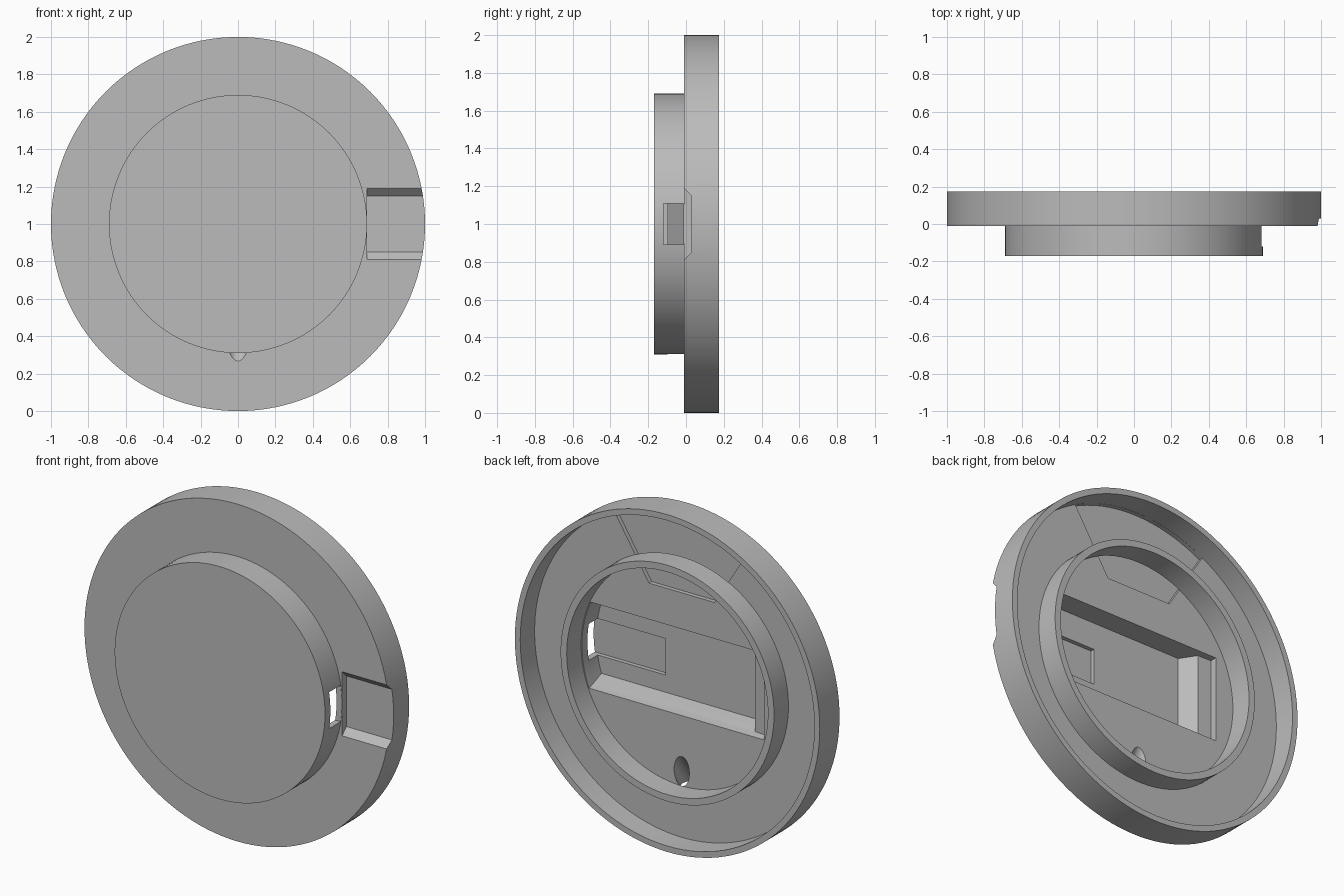
import bpy, bmesh
from math import cos, sin, pi, asin, radians
from mathutils import Vector

cube = bpy.data.objects.get("Cube")
if cube:
    bpy.data.objects.remove(cube)

gray = bpy.data.materials.new("light gray")
gray.use_nodes = True
COLOR = (0.5, 0.5, 0.5, 1)
gray.diffuse_color = COLOR
gray.node_tree.nodes["Principled BSDF"].inputs["Base Color"].default_value = COLOR

CENTER = 1.0      # height of the disc axis
FLOOR = 0.04      # inner floor of the dish


def make_object(name, bm):
    bmesh.ops.recalc_face_normals(bm, faces=bm.faces)
    mesh = bpy.data.meshes.new(name)
    bm.to_mesh(mesh)
    bm.free()
    mesh.materials.append(gray)
    obj = bpy.data.objects.new(name, mesh)
    bpy.context.collection.objects.link(obj)
    return obj


def lathe(name, profile, steps=128):
    """Spin a (radius, y) profile around the disc axis."""
    bm = bmesh.new()
    verts = [bm.verts.new((r, y, CENTER)) for r, y in profile]
    edges = [bm.edges.new(pair) for pair in zip(verts, verts[1:])]
    bmesh.ops.spin(bm, geom=verts + edges, cent=(0, 0, CENTER), axis=(0, 1, 0),
                   angle=2 * pi, steps=steps, use_merge=True)
    bmesh.ops.remove_doubles(bm, verts=bm.verts, dist=1e-5)
    return make_object(name, bm)


def loft(name, levels):
    """Closed solid through (y, outline) levels; outlines are (x, height)."""
    bm = bmesh.new()
    rings = [[bm.verts.new((x, y, CENTER + h)) for x, h in pts] for y, pts in levels]
    for a, b in zip(rings, rings[1:]):
        n = len(a)
        for i in range(n):
            j = (i + 1) % n
            bm.faces.new((a[i], a[j], b[j], b[i]))
    bm.faces.new(rings[0])
    bm.faces.new(rings[-1])
    return make_object(name, bm)


def arc(radius, start, end, steps=16):
    return [(radius * cos(start + (end - start) * i / steps),
             radius * sin(start + (end - start) * i / steps)) for i in range(steps + 1)]


def rect(x0, x1, h0, h1):
    return [(x0, h0), (x1, h0), (x1, h1), (x0, h1)]


def cut(body, cutter):
    mod = body.modifiers.new("cut", "BOOLEAN")
    mod.operation = "DIFFERENCE"
    mod.solver = "EXACT"
    mod.object = cutter
    bpy.context.view_layer.objects.active = body
    bpy.ops.object.modifier_apply(modifier=mod.name)
    bpy.data.objects.remove(cutter)


# Dish with front boss, outer rim and inner ring
body = lathe("round_cover", [
    (0, -0.17), (0.69, -0.17), (0.69, -0.01), (1, -0.01), (1, 0.175),
    (0.965, 0.175), (0.965, FLOOR), (0.70, FLOOR), (0.70, 0.175),
    (0.66, 0.175), (0.66, FLOOR), (0, FLOOR)])


# Pocket in the back of the boss, with a ledge and sloped end
def pocket_outline(x, low, high=0.27, r=0.655):
    return [(x, low)] + arc(r, asin(low / r), asin(high / r)) + [(x, high)]


cut(body, loft("pocket", [
    (0.05, pocket_outline(-0.54, -0.245)), (0.0, pocket_outline(-0.54, -0.235)),
    (-0.003, pocket_outline(-0.45, -0.234)), (-0.095, pocket_outline(-0.39, -0.21))]))

# Channel in the pocket that opens through the side of the boss
channel = rect(0.2, 0.8, -0.108, 0.108)
cut(body, loft("channel", [(-0.12, channel), (-0.012, channel)]))

# Chamfered finger notch on the front flange
cut(body, loft("notch", [(-0.05, rect(0.69, 1.1, -0.23, 0.23)),
                         (0.03, rect(0.69, 1.1, -0.15, 0.15))]))

# Shallow wedge recess at the top of the floor
wedge = [(-0.215, 0.485), (0.215, 0.485)] + arc(0.964, radians(62.5), radians(117.5))
cut(body, loft("wedge", [(0.015, wedge), (FLOOR + 0.001, wedge)]))

# Slanted drain hole at the bottom
bm = bmesh.new()
bmesh.ops.create_cone(bm, cap_ends=True, segments=32, radius1=0.05, radius2=0.05, depth=0.7)
drain = make_object("drain", bm)
axis = Vector((0, -0.57, -0.82))
drain.rotation_mode = "QUATERNION"
drain.rotation_quaternion = axis.to_track_quat("Z", "Y")
drain.location = (0, FLOOR, CENTER - 0.573)
bpy.context.view_layer.update()
cut(body, drain)

# Smooth round walls, crisp edges
bpy.ops.object.select_all(action="DESELECT")
body.select_set(True)
bpy.context.view_layer.objects.active = body
bpy.ops.object.shade_smooth_by_angle(angle=radians(25))
